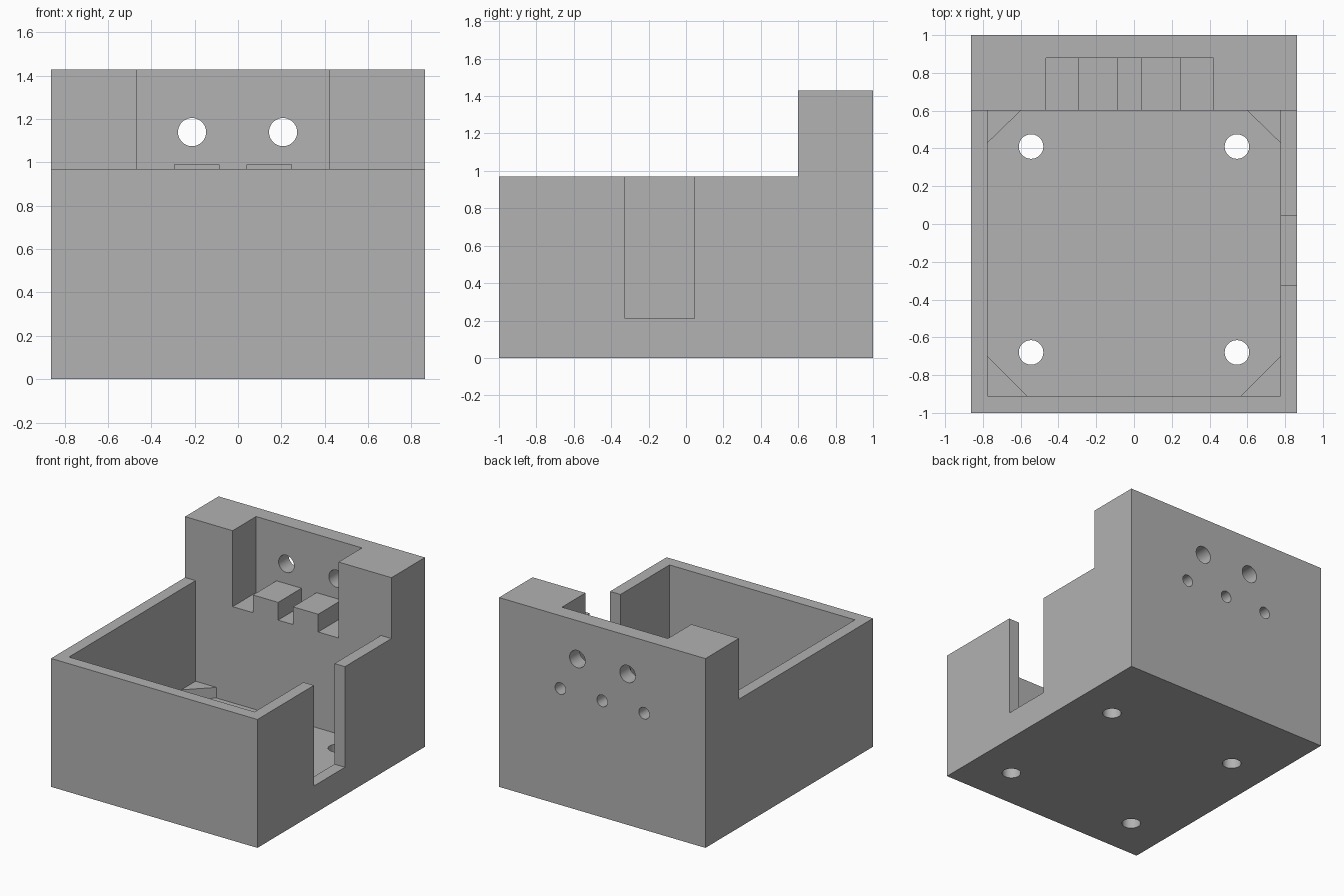
import bpy, bmesh, math

if "Cube" in bpy.data.objects:
    bpy.data.objects.remove(bpy.data.objects["Cube"], do_unlink=True)

# Single grey plastic
GREY = (0.445, 0.445, 0.445, 1)
grey = bpy.data.materials.new("grey plastic")
grey.use_nodes = True
grey.diffuse_color = GREY
grey.node_tree.nodes["Principled BSDF"].inputs["Base Color"].default_value = GREY

PLACE = {
    "x": lambda a, b, h: (h, a, b),
    "y": lambda a, b, h: (a, h, b),
    "z": lambda a, b, h: (a, b, h),
}


def prism(name, outline, axis, low, high):
    """Extrude a flat outline along an axis."""
    bm = bmesh.new()
    place = PLACE[axis]
    base = bm.faces.new([bm.verts.new(place(a, b, low)) for a, b in outline])
    ext = bmesh.ops.extrude_face_region(bm, geom=[base])
    top = [v for v in ext["geom"] if isinstance(v, bmesh.types.BMVert)]
    bmesh.ops.translate(bm, verts=top, vec=place(0, 0, high - low))
    bmesh.ops.recalc_face_normals(bm, faces=bm.faces)
    mesh = bpy.data.meshes.new(name)
    bm.to_mesh(mesh)
    bm.free()
    mesh.materials.append(grey)
    obj = bpy.data.objects.new(name, mesh)
    bpy.context.collection.objects.link(obj)
    return obj


def rect(a0, a1, b0, b1):
    return [(a0, b0), (a1, b0), (a1, b1), (a0, b1)]


def circle(a, b, r, n=40):
    return [(a + r * math.cos(2 * math.pi * i / n),
             b + r * math.sin(2 * math.pi * i / n)) for i in range(n)]


def cut(target, outline, axis, low, high):
    """Subtract a prism from the target and discard the cutter."""
    cutter = prism("cutter", outline, axis, low, high)
    cutter.hide_render = True
    mod = target.modifiers.new("cut", "BOOLEAN")
    mod.operation = "DIFFERENCE"
    mod.solver = "EXACT"
    mod.object = cutter
    bpy.context.view_layer.objects.active = target
    bpy.ops.object.modifier_apply(modifier=mod.name)
    bpy.data.objects.remove(cutter, do_unlink=True)


W, RIM, TOP, STEP = 0.8625, 0.97, 1.43, 0.6
FLOOR, LEDGE, OVER = 0.13, 0.21, 1.6

# Box with raised back, from its side profile
housing = prism("housing", [(-1, 0), (1, 0), (1, TOP), (STEP, TOP),
                            (STEP, RIM), (-1, RIM)], "x", -W, W)

# Main cavity, leaving triangular ledges in the floor corners
cut(housing, rect(-0.775, 0.775, -0.91, STEP), "z", LEDGE, OVER)
half = [(0.565, -0.91), (0.775, -0.7), (0.775, 0.43), (0.6, STEP)]
cut(housing, half + [(-x, y) for x, y in reversed(half)], "z", FLOOR, 0.3)

# Recess in the raised back, with two support pegs left standing
low, peg = 0.856, 0.99
comb = [(-0.465, OVER), (-0.465, low), (-0.295, low), (-0.295, peg),
        (-0.085, peg), (-0.085, low), (0.04, low), (0.04, peg),
        (0.25, peg), (0.25, low), (0.42, low), (0.42, OVER)]
cut(housing, comb, "y", 0.5, 0.88)

# Slot in the side wall
cut(housing, rect(-0.325, 0.045, LEDGE, OVER), "x", 0.7, 1)

# Mounting holes through the floor
for x in (-0.545, 0.545):
    for y in (-0.68, 0.41):
        cut(housing, circle(x, y, 0.065), "z", -0.1, 0.25)

# Two large and three small holes in the back wall
for x in (-0.212, 0.208):
    cut(housing, circle(x, 1.14, 0.065), "y", 0.8, 1.1)
for x in (-0.35, 0, 0.35):
    cut(housing, circle(x, 0.88, 0.044), "y", 0.879, 1.1)

# Round holes smooth, all edges sharp
bpy.ops.object.select_all(action="DESELECT")
housing.select_set(True)
bpy.context.view_layer.objects.active = housing
bpy.ops.object.shade_smooth_by_angle(angle=math.radians(30))
